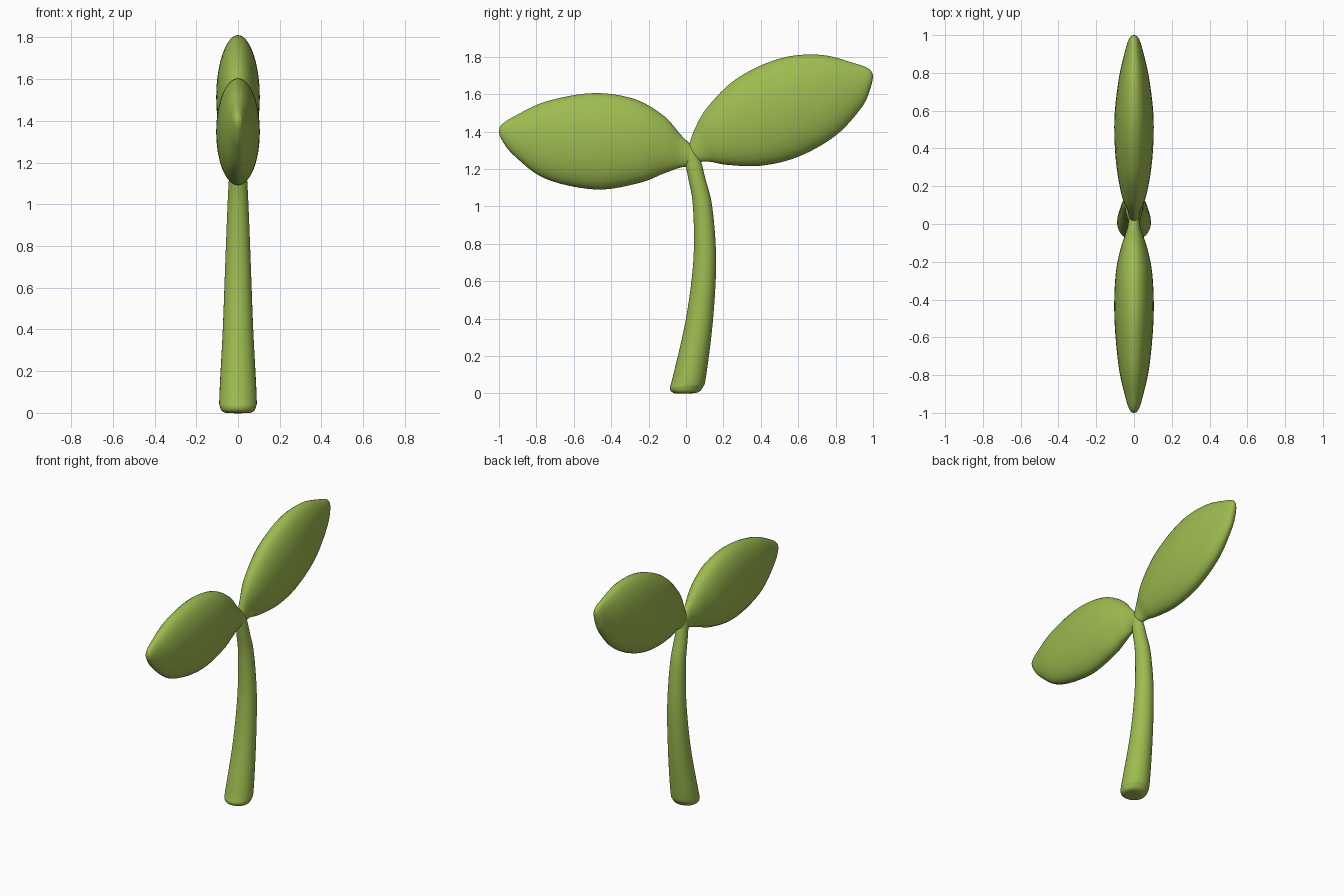
import bpy
import bmesh
from math import cos, sin, pi
from mathutils import Vector

SIDES, STEPS = 32, 6

cube = bpy.data.objects.get("Cube")
if cube:
    bpy.data.objects.remove(cube, do_unlink=True)

green = bpy.data.materials.new("leaf_green")
green.use_nodes = True
colour = (0.34, 0.50, 0.08, 1)
green.diffuse_color = colour
shader = next(n for n in green.node_tree.nodes if n.type == 'BSDF_PRINCIPLED')
shader.inputs["Base Color"].default_value = colour
shader.inputs["Roughness"].default_value = 0.6


def smooth_rows(rows):
    """Catmull-Rom interpolation between the section rows."""
    rows = [Vector(r) for r in rows]
    out = []
    for i in range(len(rows) - 1):
        a, b, c = rows[max(i - 1, 0)], rows[i], rows[i + 1]
        d = rows[min(i + 2, len(rows) - 1)]
        for s in range(STEPS):
            t = s / STEPS
            out.append((b * 2 + (c - a) * t + (a * 2 - b * 5 + c * 4 - d) * t ** 2
                        + (b * 3 - a - c * 3 + d) * t ** 3) / 2)
    return out + [rows[-1]]


def loft(name, rows):
    """Oval sections; each row is edge (y, z), opposite edge (y, z), half width."""
    bm = bmesh.new()
    rings = []
    for y1, z1, y2, z2, width in smooth_rows(rows):
        mid = Vector((0, (y1 + y2) / 2, (z1 + z2) / 2))
        arm = Vector((0, (y1 - y2) / 2, (z1 - z2) / 2))
        side = Vector((max(width, 0.002), 0, 0))
        angles = [2 * pi * k / SIDES for k in range(SIDES)]
        rings.append([bm.verts.new(mid + arm * cos(a) + side * sin(a)) for a in angles])
    for low, high in zip(rings, rings[1:]):
        for k in range(SIDES):
            n = (k + 1) % SIDES
            bm.faces.new((low[k], low[n], high[n], high[k]))
    bm.faces.new(rings[0])
    bm.faces.new(rings[-1])
    bmesh.ops.recalc_face_normals(bm, faces=bm.faces)
    mesh = bpy.data.meshes.new(name)
    bm.to_mesh(mesh)
    bm.free()
    mesh.materials.append(green)
    mesh.shade_smooth()
    obj = bpy.data.objects.new(name, mesh)
    bpy.context.collection.objects.link(obj)
    return obj


# Curved stem, widest at its rounded foot
loft("stem", [
    (-0.01, 0.0, 0.01, 0.0, 0.01),
    (-0.06, 0.0, 0.06, 0.004, 0.065),
    (-0.086, 0.025, 0.088, 0.03, 0.086),
    (-0.07, 0.09, 0.107, 0.09, 0.089),
    (0.0, 0.4, 0.145, 0.4, 0.073),
    (0.04, 0.72, 0.161, 0.72, 0.061),
    (0.037, 1.0, 0.14, 1.0, 0.05),
    (0.012, 1.15, 0.103, 1.15, 0.042),
    (-0.005, 1.24, 0.08, 1.24, 0.034),
    (0.0, 1.3, 0.05, 1.3, 0.026),
    (0.015, 1.33, 0.03, 1.33, 0.01),
])

# Lower leaf, reaching forward
loft("front_leaf", [
    (-1.0, 1.405, -1.0, 1.395, 0.005),
    (-0.985, 1.437, -0.985, 1.355, 0.022),
    (-0.92, 1.48, -0.92, 1.272, 0.045),
    (-0.75, 1.56, -0.75, 1.147, 0.082),
    (-0.5, 1.605, -0.48, 1.09, 0.104),
    (-0.28, 1.575, -0.25, 1.125, 0.097),
    (-0.12, 1.485, -0.12, 1.175, 0.068),
    (-0.03, 1.385, -0.03, 1.207, 0.038),
    (0.03, 1.325, 0.03, 1.215, 0.027),
    (0.07, 1.28, 0.07, 1.24, 0.01),
])

# Upper leaf, reaching back
loft("back_leaf", [
    (-0.01, 1.285, 0.01, 1.24, 0.01),
    (0.018, 1.335, 0.07, 1.238, 0.027),
    (0.045, 1.41, 0.13, 1.238, 0.037),
    (0.115, 1.53, 0.22, 1.222, 0.068),
    (0.27, 1.682, 0.4, 1.217, 0.096),
    (0.5, 1.79, 0.6, 1.265, 0.104),
    (0.72, 1.81, 0.8, 1.378, 0.082),
    (0.91, 1.762, 0.94, 1.53, 0.045),
    (0.978, 1.735, 0.985, 1.628, 0.025),
    (0.998, 1.71, 1.0, 1.69, 0.007),
])
